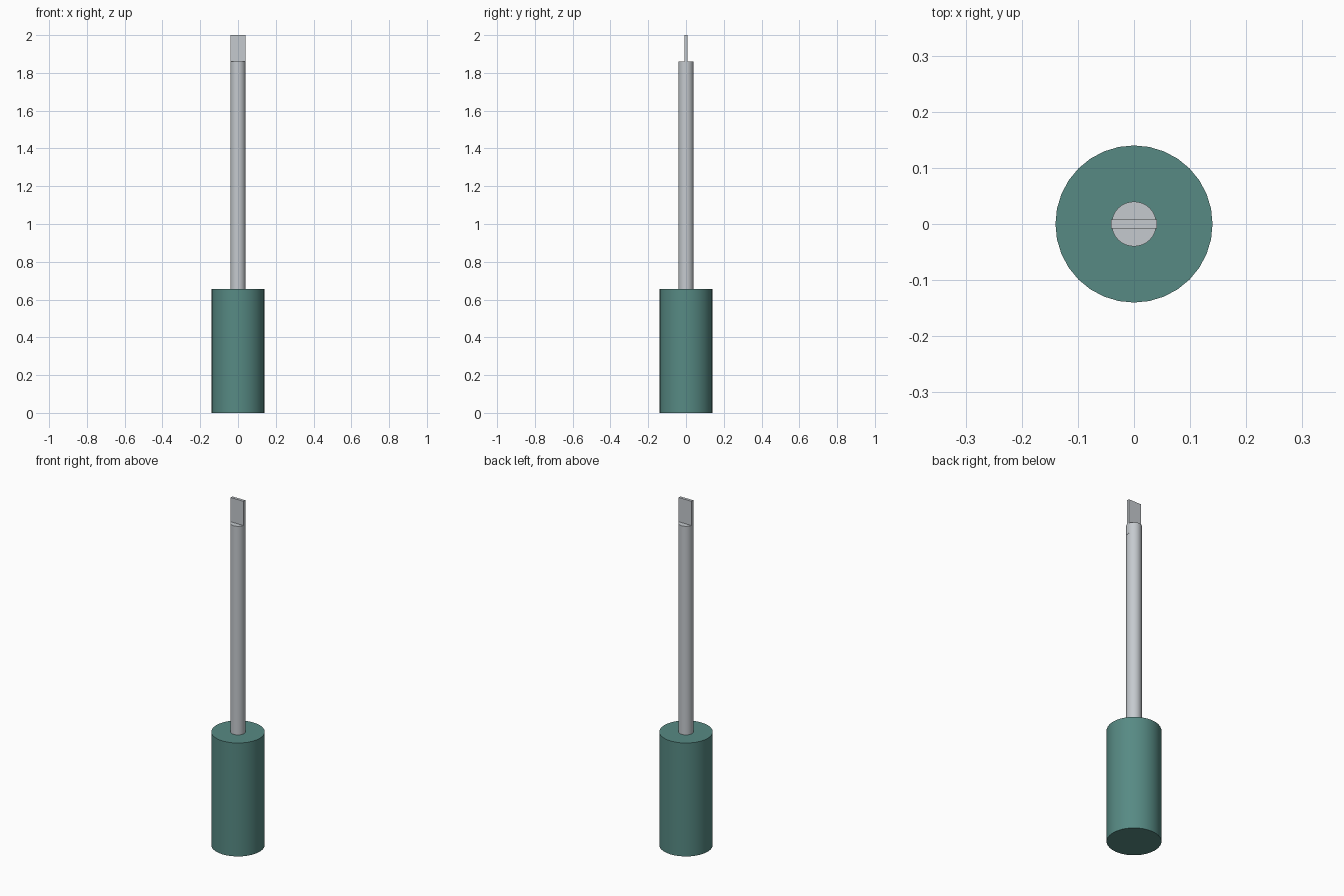
import bpy
import math

if "Cube" in bpy.data.objects:
    bpy.data.objects.remove(bpy.data.objects["Cube"])


def material(name, color):
    m = bpy.data.materials.new(name)
    m.diffuse_color = (*color, 1)
    m.use_nodes = True
    m.node_tree.nodes["Principled BSDF"].inputs["Base Color"].default_value = m.diffuse_color
    return m


teal = material("teal_plastic", (0.095, 0.255, 0.23))
steel = material("steel", (0.56, 0.59, 0.62))


def finish(name, mat):
    ob = bpy.context.object
    ob.name = name
    ob.data.materials.append(mat)
    return ob


def cylinder(name, radius, z0, z1, mat):
    bpy.ops.mesh.primitive_cylinder_add(
        vertices=32, radius=radius, depth=z1 - z0, location=(0, 0, (z0 + z1) / 2))
    bpy.ops.object.shade_smooth_by_angle(angle=math.radians(30))
    return finish(name, mat)


# Grip and round rod
cylinder("handle", 0.14, 0.0, 0.655, teal)
cylinder("shaft", 0.04, 0.655, 1.86, steel)

# Flat blade, set into the end of the rod
bpy.ops.mesh.primitive_cube_add(size=1, location=(0, 0, 1.9))
blade = finish("blade_tip", steel)
blade.scale = (0.082, 0.016, 0.2)
